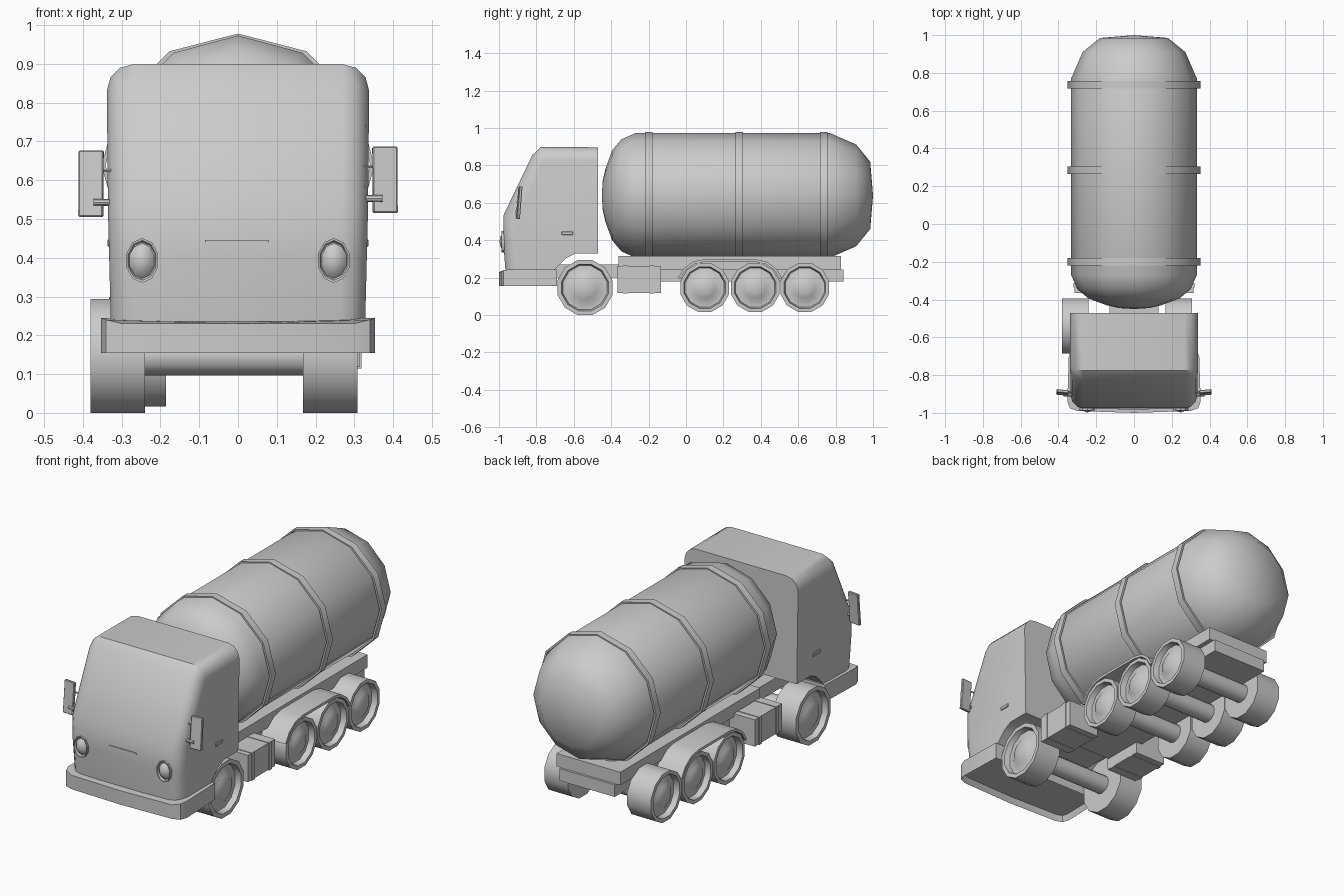
import bpy, bmesh, math
from mathutils import Matrix

if "Cube" in bpy.data.objects:
    bpy.data.objects.remove(bpy.data.objects["Cube"])

grey = bpy.data.materials.new("plain grey")
grey.diffuse_color = (0.6, 0.6, 0.6, 1)
grey.use_nodes = True
grey.node_tree.nodes["Principled BSDF"].inputs["Base Color"].default_value = grey.diffuse_color


def finish(bm, name, angle=38):
    bmesh.ops.recalc_face_normals(bm, faces=bm.faces[:])
    me = bpy.data.meshes.new(name)
    bm.to_mesh(me)
    bm.free()
    ob = bpy.data.objects.new(name, me)
    bpy.context.collection.objects.link(ob)
    me.materials.append(grey)
    bpy.ops.object.select_all(action='DESELECT')
    ob.select_set(True)
    bpy.context.view_layer.objects.active = ob
    if angle:
        bpy.ops.object.shade_smooth_by_angle(angle=math.radians(angle))
    return ob


def box(name, x0, x1, y0, y1, z0, z1, bevel=0.0, rot=None):
    bm = bmesh.new()
    bmesh.ops.create_cube(bm, size=1)
    bmesh.ops.scale(bm, vec=(x1 - x0, y1 - y0, z1 - z0), verts=bm.verts)
    if bevel:
        bmesh.ops.bevel(bm, geom=bm.edges[:], offset=bevel, segments=1, affect='EDGES')
    if rot:
        bmesh.ops.rotate(bm, matrix=rot, verts=bm.verts)
    bmesh.ops.translate(bm, vec=((x0 + x1) / 2, (y0 + y1) / 2, (z0 + z1) / 2), verts=bm.verts)
    return finish(bm, name, 0)


def lathe(name, profile, centre, axis='y', sides=12, phase=0.0, su=1.0, sv=1.0, closed=False):
    """Spin (distance along axis, radius) points around the axis."""
    bm = bmesh.new()
    cx, cy, cz = centre
    rings = []
    for a, r in profile:
        ring = []
        for i in range(1 if r == 0 else sides):
            t = phase + 2 * math.pi * i / sides
            u, v = r * math.cos(t) * su, r * math.sin(t) * sv
            p = (cx + u, cy + a, cz + v) if axis == 'y' else (cx + a, cy + u, cz + v)
            ring.append(bm.verts.new(p))
        rings.append(ring)
    pairs = list(zip(rings, rings[1:]))
    if closed:
        pairs.append((rings[-1], rings[0]))
    for A, B in pairs:
        for i in range(sides):
            j = (i + 1) % sides
            if len(A) == 1:
                bm.faces.new((A[0], B[i], B[j]))
            elif len(B) == 1:
                bm.faces.new((A[i], A[j], B[0]))
            else:
                bm.faces.new((A[i], A[j], B[j], B[i]))
    return finish(bm, name)


def prism(points, direction):
    """Flat outline extruded along a direction."""
    bm = bmesh.new()
    f = bm.faces.new([bm.verts.new(p) for p in points])
    ext = bmesh.ops.extrude_face_region(bm, geom=[f], use_keep_orig=True)
    vs = [g for g in ext['geom'] if isinstance(g, bmesh.types.BMVert)]
    bmesh.ops.translate(bm, vec=direction, verts=vs)
    bmesh.ops.recalc_face_normals(bm, faces=bm.faces[:])
    return bm


# Tank with rounded ends and three straps
tank = [(-.45, 0), (-.445, .08), (-.43, .145), (-.395, .24), (-.345, .30), (-.27, .333),
        (.77, .333), (.91, .272), (.985, .18), (1.0, 0)]
lathe("tank", tank, (0, 0, .64))
for y in (-.2, .285, .737):
    strap = [(-.02, .33), (-.02, .34), (.02, .34), (.02, .33)]
    lathe("tank_strap", strap, (0, y, .638), su=1.035, closed=True)

# Cab: side outline extruded across, outer edges rounded
W = .338
outline = [(-.965, .235), (-.978, .40), (-.975, .535), (-.822, .855), (-.775, .899), (-.47, .897),
           (-.47, .33), (-.59, .33), (-.64, .305), (-.69, .255), (-.71, .235)]
bm = prism([(-W, y, z) for y, z in outline], (2 * W, 0, 0))
rounded = []
for e in bm.edges:
    a, b = e.verts
    if abs(a.co.x - b.co.x) < 1e-4:
        front = a.co.y < -.77 and b.co.y < -.77 and abs(a.co.z - b.co.z) > .01
        if front or min(a.co.z, b.co.z) > .89:
            rounded.append(e)
bmesh.ops.bevel(bm, geom=rounded, offset=.068, segments=3, profile=.5, affect='EDGES', clamp_overlap=False)
for v in bm.verts:
    v.co.x *= .97 + .03 * min(1, (v.co.z - .23) / .4)
finish(bm, "cab", 32)

# Front bumper wrapping round the cab, hollow underneath
half = [(.345, -.69), (.353, -.94), (.34, -.975), (.30, -.99), (.0, -1.0)]
plan = half + [(-x, y) for x, y in half[-2::-1]]
bm = prism([(x, y, .155) for x, y in plan], (0, 0, .09))
bottom = min(bm.faces, key=lambda f: f.calc_center_median().z)
bmesh.ops.inset_region(bm, faces=[bottom], thickness=.015)
bmesh.ops.translate(bm, vec=(0, 0, .03), verts=bottom.verts)
for v in bm.verts:
    if v.co.z > .24 and v.co.y < -.95:
        v.co.z = .23 if abs(v.co.x) < .32 else .24
finish(bm, "front_bumper", 30)

# Thin grille slit on the nose
box("grille_slit", -.085, .08, -.981, -.975, .438, .446)

# Parts repeated on both sides of the cab
for s in (-1, 1):
    lamp = [(.03, .056), (-.009, .056), (-.008, .05), (.003, .045), (-.012, .03), (-.02, 0)]
    lathe("headlight", lamp, (s * .247, -.978, .393), sides=10, phase=math.pi / 2, su=.76, sv=1.03)
    x = s * .379
    dz = .005 * s
    box("wing_mirror", x - .032, x + .032, -.9, -.884, .51 + dz, .682 + dz, .003,
        Matrix.Rotation(s * .1, 3, 'Z') @ Matrix.Rotation(-.08, 3, 'X'))
    arm = [(-.022, 0), (-.022, .009), (.022, .009), (.022, 0)]
    lathe("mirror_arm", arm, (s * .35, -.905, .548 + dz), axis='x', sides=8)
    lathe("mirror_stay", [(-.02, 0), (-.02, .004), (.02, .004), (.02, 0)],
          (s * .345, -.888, .63 + dz), axis='x', sides=6)
    x = s * .331
    box("door_handle", x - .006, x + .006, -.665, -.605, .428, .447, .003)

# Chassis
box("chassis_upper", -.19, .19, -.36, .83, .245, .315)
box("chassis_lower", -.165, .165, -.36, .842, .18, .245)
box("chassis_neck", -.13, .13, -.9, -.35, .20, .27)


# Wheels and axles
def wheel(name, x0, x1, y, z, r, s):
    h = (x1 - x0) / 2
    prof = [(-h, 0), (-h, r), (h, r), (h, .85 * r), (h - .03, .80 * r), (h - .03, .64 * r),
            (h - .01, .42 * r), (h - .002, .2 * r), (h, 0)]
    lathe(name, [(a * s, q) for a, q in prof], ((x0 + x1) / 2, y, z), axis='x', phase=math.pi / 12)


def axle(name, x0, x1, y, z):
    lathe(name, [(x0, 0), (x0, .05), (x1, .05), (x1, 0)], (0, y, z), axis='x', sides=12)


wheel("front_wheel_left", -.38, -.24, -.54, .147, .152, -1)
wheel("front_wheel_right", .168, .308, -.54, .147, .152, 1)
axle("front_axle", -.26, .19, -.54, .147)
for y in (.10, .37, .635):
    wheel("rear_wheel_left", -.328, -.186, y, .147, .135, -1)
    wheel("rear_wheel_right", .168, .308, y, .147, .135, 1)
    axle("rear_axle", -.2, .19, y, .147)

# Mudguards over the first two rear wheels
for x0, x1 in ((-.333, -.18), (.16, .313)):
    def arc(r):
        left = [(.10 + r * math.cos(t), .147 + r * math.sin(t))
                for t in [math.radians(d) for d in (160, 138, 114, 90)]]
        right = [(.37 + r * math.cos(t), .147 + r * math.sin(t))
                 for t in [math.radians(d) for d in (90, 66, 42, 20)]]
        return left + right
    loop = arc(.152) + arc(.138)[::-1]
    finish(prism([(x0, y, z) for y, z in loop], (x1 - x0, 0, 0)), "mudguard", 30)

# Side lockers with raised straps
for s in (-1, 1):
    a, b = sorted((s * .13, s * .315))
    box("side_locker", a, b, -.365, -.135, .118, .262)
    a, b = sorted((s * .13, s * .319))
    for y in (-.325, -.18):
        box("locker_strap", a, b, y - .012, y + .012, .115, .265)
